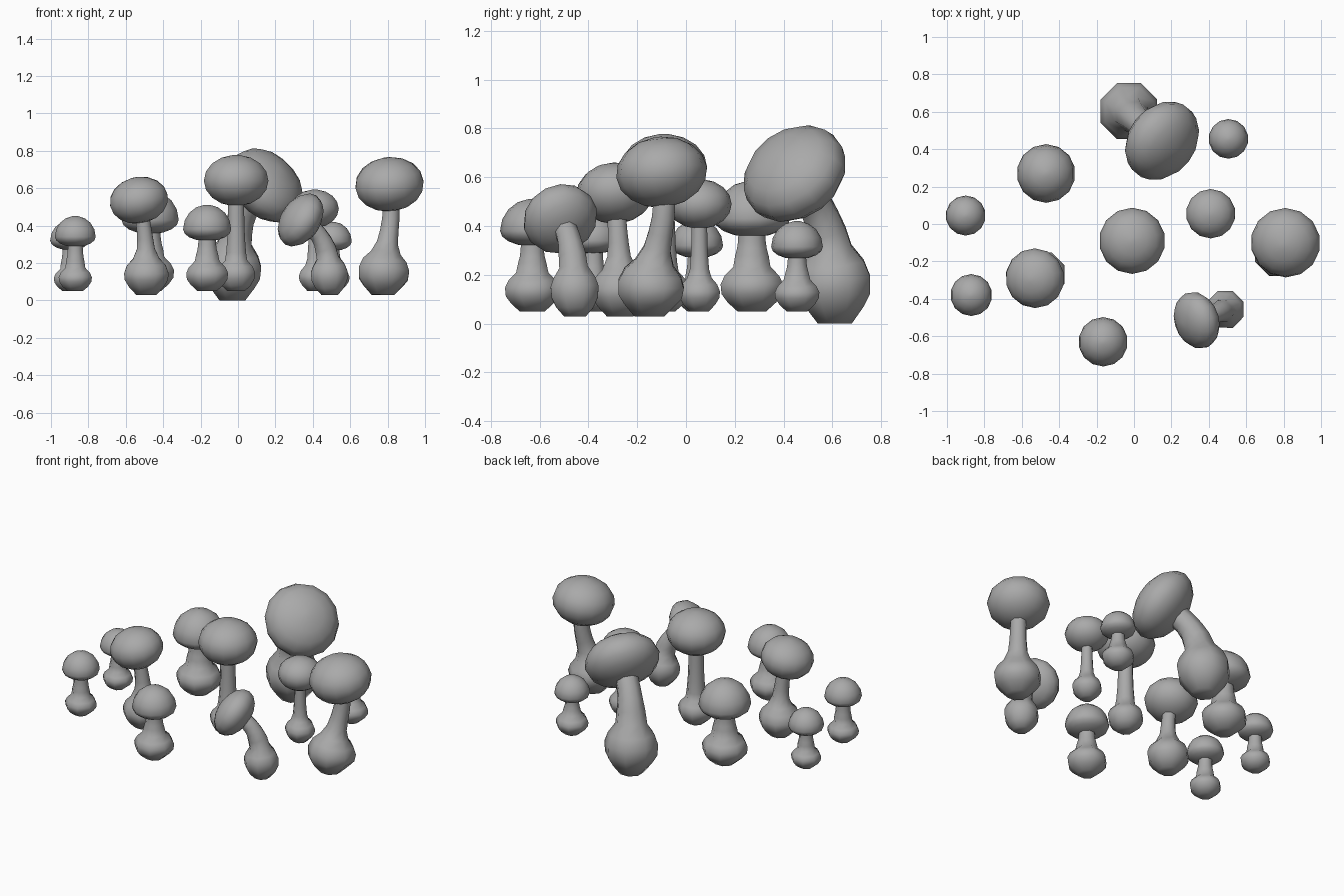
import bpy, bmesh, math
from mathutils import Vector

if "Cube" in bpy.data.objects:
    bpy.data.objects.remove(bpy.data.objects["Cube"])

GREY = (0.4, 0.4, 0.4, 1)
grey = bpy.data.materials.new("mushroom grey")
grey.use_nodes = True
grey.diffuse_color = GREY
grey.node_tree.nodes["Principled BSDF"].inputs["Base Color"].default_value = GREY

# Proportions of each kind; rise, drop and stem follow the cap radius, bulb height the bulb radius
KINDS = {
    "round": dict(rise=0.78, drop=0.77, stem=0.26, bulb=1.5),
    "domed": dict(rise=1.0, drop=0.48, stem=0.38, bulb=1.3),
    "leaning": dict(rise=0.64, drop=0.64, stem=0.31, bulb=1.85),
}


def loft(name, rings):
    """Skin a closed surface over a list of point rings."""
    bm = bmesh.new()
    loops = [[bm.verts.new(point) for point in points] for points in rings]
    for low, high in zip(loops, loops[1:]):
        for i in range(len(low)):
            j = (i + 1) % len(low)
            bm.faces.new((low[i], low[j], high[j], high[i]))
    bm.faces.new(loops[0][::-1])
    bm.faces.new(loops[-1])
    bmesh.ops.recalc_face_normals(bm, faces=bm.faces)
    mesh = bpy.data.meshes.new(name)
    bm.to_mesh(mesh)
    bm.free()
    mesh.polygons.foreach_set("use_smooth", [True] * len(mesh.polygons))
    mesh.materials.append(grey)
    bpy.context.collection.objects.link(bpy.data.objects.new(name, mesh))


def ring(centre, axis, radius, sides):
    """Regular polygon of points around an axis."""
    turn = Vector((0, 0, 1)).rotation_difference(axis)
    angles = [math.tau * (i + 0.5) / sides for i in range(sides)]
    return [centre + turn @ Vector((radius * math.cos(a), radius * math.sin(a), 0)) for a in angles]


def build_stem(name, foot, end, axis, bulb_radius, bulb_height, stem_radius):
    # Curved path that leaves the ground upright and meets the cap along its axis
    reach = (end - foot).length
    lower = foot + Vector((0, 0, reach * 0.5))
    upper = end - axis * reach * 0.35
    steps = 80
    path = []
    for k in range(steps + 1):
        t = k / steps
        u = 1 - t
        path.append(u**3 * foot + 3 * u * u * t * lower + 3 * u * t * t * upper + t**3 * end)
    travelled = [0.0]
    for start, stop in zip(path, path[1:]):
        travelled.append(travelled[-1] + (stop - start).length)

    # Swollen bulb, then a slender stem that flares towards the bulb
    stations = []
    for i in range(6):
        share = i / 5
        swell = math.sin(math.pi * (0.15 + 0.65 * share))
        stations.append((share * bulb_height, bulb_radius * swell))
    neck = bulb_height * 1.25
    for i in range(5):
        share = i / 4
        flare = 1 + 0.25 * (1 - share) ** 3
        stations.append((neck + (travelled[-1] - neck) * share, stem_radius * flare))

    rings = []
    for distance, radius in stations:
        k = min(range(steps + 1), key=lambda n: abs(travelled[n] - distance))
        tangent = path[min(k + 1, steps)] - path[max(k - 1, 0)]
        rings.append(ring(path[k], tangent.normalized(), radius, 8))
    loft(name, rings)


def build_cap(name, centre, axis, radius, rise, drop):
    # Two half ellipsoids sharing one rim
    rings = []
    for degrees in range(-84, 90, 21):
        angle = math.radians(degrees)
        height = (rise if degrees > 0 else drop) * math.sin(angle)
        rings.append(ring(centre + axis * height, axis, radius * math.cos(angle), 14))
    loft(name, rings)


def mushroom(name, kind, cap, cap_radius, bulb_radius, foot=None, lift=0.05, tilt=(0, 0, 1)):
    """Build one mushroom; its foot is right below the cap unless given."""
    shape = KINDS[kind]
    centre = Vector(cap)
    axis = Vector(tilt).normalized()
    ground_x, ground_y = foot or cap[:2]
    drop = shape["drop"] * cap_radius
    build_stem(name + "_stem", Vector((ground_x, ground_y, lift)), centre - axis * drop * 0.4, axis,
               bulb_radius, shape["bulb"] * bulb_radius, shape["stem"] * cap_radius)
    build_cap(name + "_cap", centre, axis, cap_radius, shape["rise"] * cap_radius, drop)


# Upright round mushrooms
mushroom("centre", "round", cap=(-0.01, -0.09, 0.64), cap_radius=0.177, bulb_radius=0.11)
mushroom("inner_right", "round", cap=(0.41, 0.055, 0.49), cap_radius=0.132, bulb_radius=0.092)

# Round mushrooms with slightly tipped caps
mushroom("front_left", "round", cap=(-0.53, -0.29, 0.535), cap_radius=0.16, bulb_radius=0.13,
         foot=(-0.49, -0.27), lift=0.03, tilt=(-0.2, -0.06, 1))
mushroom("far_right", "round", cap=(0.81, -0.1, 0.62), cap_radius=0.187, bulb_radius=0.147,
         foot=(0.775, -0.15), lift=0.03, tilt=(-0.1, -0.12, 1))

# Short domed mushrooms
mushroom("back_left", "domed", cap=(-0.47, 0.27, 0.43), cap_radius=0.157, bulb_radius=0.14)
mushroom("far_left_back", "domed", cap=(-0.9, 0.045, 0.32), cap_radius=0.107, bulb_radius=0.092)
mushroom("far_left_front", "domed", cap=(-0.87, -0.38, 0.34), cap_radius=0.112, bulb_radius=0.097)
mushroom("front", "domed", cap=(-0.165, -0.63, 0.38), cap_radius=0.132, bulb_radius=0.122)
mushroom("back_right", "domed", cap=(0.505, 0.455, 0.315), cap_radius=0.106, bulb_radius=0.1)

# Mushrooms bent well over to one side
mushroom("big_leaning", "leaning", cap=(0.15, 0.445, 0.615), cap_radius=0.227, bulb_radius=0.165,
         foot=(-0.03, 0.61), lift=0, tilt=(0.62, -0.47, 0.62))
mushroom("front_leaning", "leaning", cap=(0.335, -0.515, 0.43), cap_radius=0.156, bulb_radius=0.107,
         foot=(0.49, -0.455), lift=0.03, tilt=(-0.8, -0.28, 0.53))
